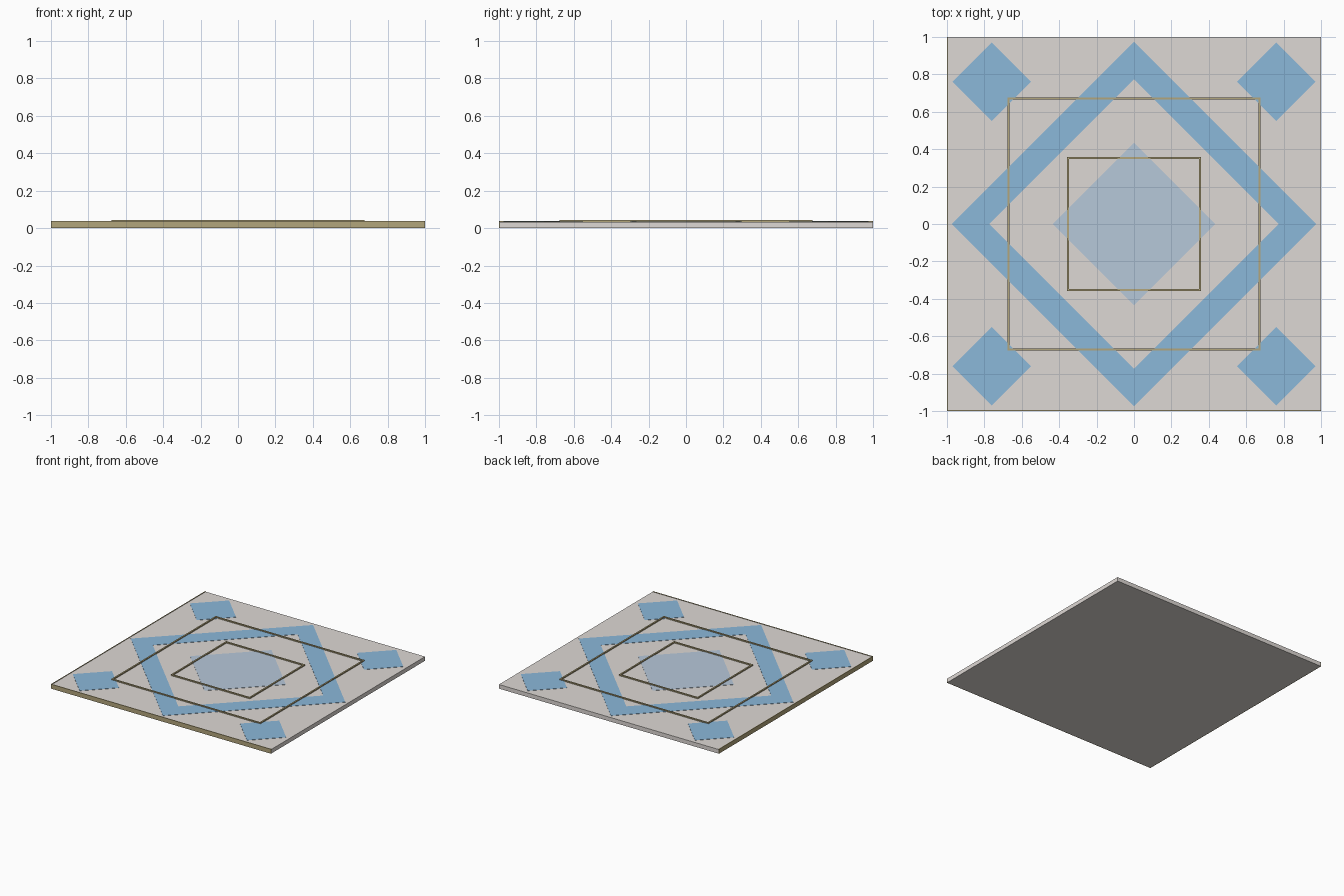
import bpy, bmesh
from math import sin, cos, pi

if "Cube" in bpy.data.objects:
    bpy.data.objects.remove(bpy.data.objects["Cube"])

def material(name, rgb):
    m = bpy.data.materials.new(name)
    m.diffuse_color = (*rgb, 1)
    m.use_nodes = True
    m.node_tree.nodes["Principled BSDF"].inputs["Base Color"].default_value = m.diffuse_color
    return m

STONE = material("pale_stone", (0.73, 0.69, 0.66))
BLUE = material("blue_glaze", (0.26, 0.48, 0.70))
PALE = material("pale_blue_glaze", (0.47, 0.58, 0.70))
GOLD = material("gold_trim", (0.45, 0.38, 0.20))

def finish(name, bm, mat):
    bmesh.ops.recalc_face_normals(bm, faces=bm.faces)
    me = bpy.data.meshes.new(name)
    bm.to_mesh(me)
    bm.free()
    me.materials.append(mat)
    ob = bpy.data.objects.new(name, me)
    bpy.context.collection.objects.link(ob)
    return ob

def box(name, x0, x1, y0, y1, z0, z1, mat):
    bm = bmesh.new()
    bmesh.ops.create_cube(bm, size=1)
    for v in bm.verts:
        v.co = ((x0 + x1) / 2 + v.co.x * (x1 - x0),
                (y0 + y1) / 2 + v.co.y * (y1 - y0),
                (z0 + z1) / 2 + v.co.z * (z1 - z0))
    return finish(name, bm, mat)

def ring4(bm, c, r, turn, z):
    return [bm.verts.new((c[0] + r * cos(turn + i * pi / 2),
                          c[1] + r * sin(turn + i * pi / 2), z)) for i in range(4)]

def four_sided(name, c, r, turn, z0, z1, mat, inner=0):
    """Solid four-sided prism, or a hollow frame when inner is given."""
    bm = bmesh.new()
    loops = [ring4(bm, c, r, turn, z0), ring4(bm, c, r, turn, z1)]
    if inner:
        loops += [ring4(bm, c, inner, turn, z1), ring4(bm, c, inner, turn, z0)]
        pairs = list(zip(loops, loops[1:] + loops[:1]))
    else:
        pairs = [(loops[0], loops[1])]
        bm.faces.new(loops[0])
        bm.faces.new(loops[1])
    for a, b in pairs:
        for i in range(4):
            j = (i + 1) % 4
            bm.faces.new((a[i], a[j], b[j], b[i]))
    return finish(name, bm, mat)

TOP = 0.034
INLAY = TOP + 0.002
EDGE = 0.006

# Tile slab with trim along the front and left edges
box("tile_slab", -1 + EDGE, 1, -1 + EDGE, 1, 0, TOP, STONE)
box("front_trim", -1, 1, -1, -1 + EDGE, 0, 0.037, GOLD)
box("left_trim", -1, -1 + EDGE, -1 + EDGE, 1, 0, 0.037, GOLD)

# Blue inlays
four_sided("diamond_band", (0, 0), 0.975, 0, TOP - 0.004, INLAY, BLUE, inner=0.775)
four_sided("centre_diamond", (0, 0), 0.435, 0, TOP - 0.004, INLAY, PALE)
for sx in (-1, 1):
    for sy in (-1, 1):
        four_sided("corner_diamond", (sx * 0.76, sy * 0.76), 0.21, 0,
                   TOP - 0.004, INLAY, BLUE)

# Raised square line frames
for name, half in (("outer_line_frame", 0.677), ("inner_line_frame", 0.359)):
    four_sided(name, (0, 0), half * 2 ** 0.5, pi / 4, TOP - 0.004, 0.043, GOLD,
               inner=(half - 0.012) * 2 ** 0.5)
